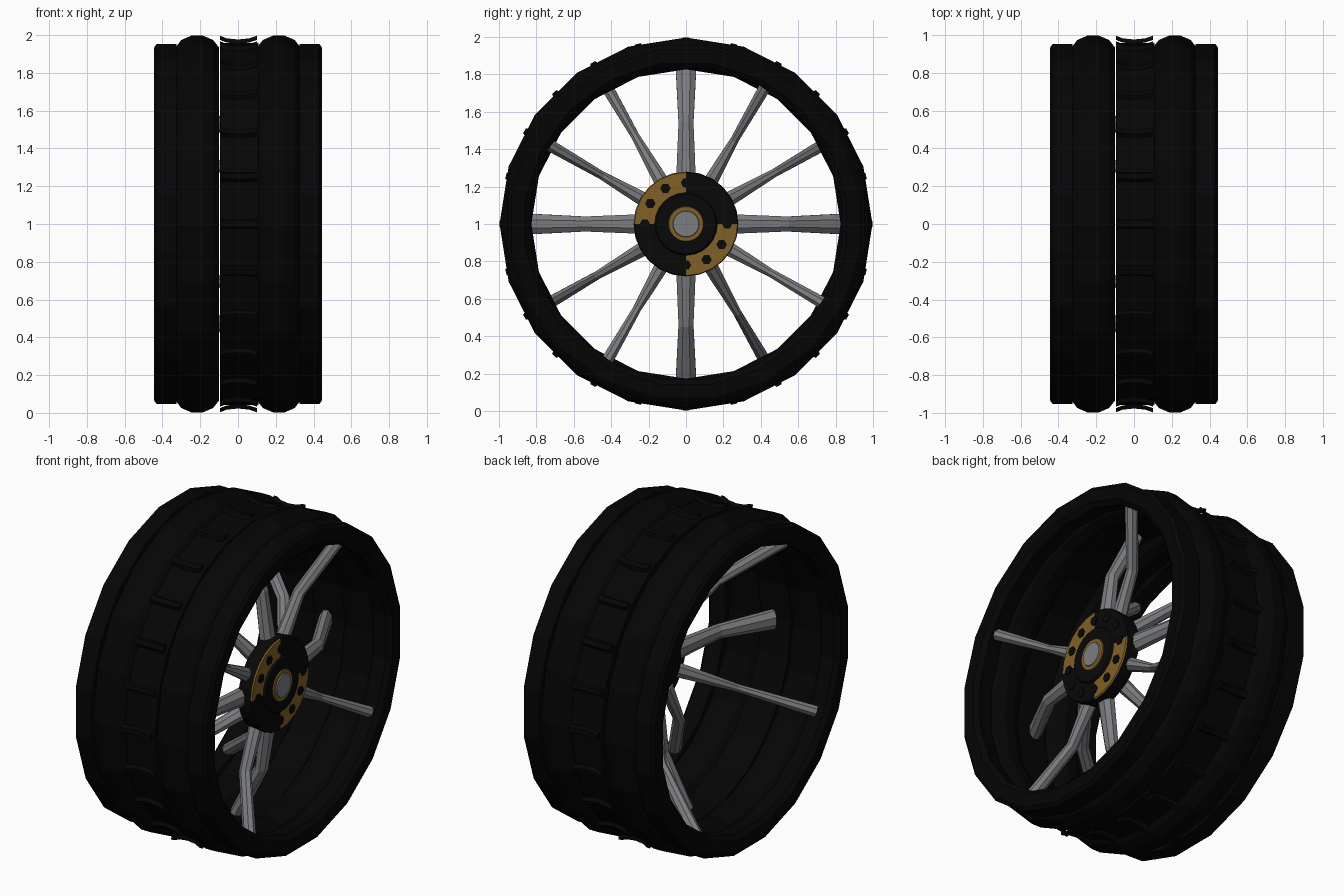
import bpy, bmesh, math
from mathutils import Vector

if "Cube" in bpy.data.objects:
    bpy.data.objects.remove(bpy.data.objects["Cube"])


def material(name, rgb):
    m = bpy.data.materials.new(name)
    m.diffuse_color = (*rgb, 1)
    m.use_nodes = True
    m.node_tree.nodes["Principled BSDF"].inputs["Base Color"].default_value = m.diffuse_color
    return m


RUBBER = material("black rubber", (0.0015, 0.0015, 0.0015))
DARK = material("dark metal", (0.0025, 0.0025, 0.0025))
GREY = material("grey metal", (0.2, 0.205, 0.215))
GOLD = material("dull gold", (0.22, 0.12, 0.02))


def polar(x, r, a):
    # the wheel axis runs along x at height 1; angle from +z towards +y
    return Vector((x, r * math.sin(a), 1 + r * math.cos(a)))


def finish(name, bm, mats):
    bmesh.ops.remove_doubles(bm, verts=bm.verts, dist=1e-5)
    bmesh.ops.recalc_face_normals(bm, faces=bm.faces)
    me = bpy.data.meshes.new(name)
    bm.to_mesh(me)
    bm.free()
    for m in mats:
        me.materials.append(m)
    ob = bpy.data.objects.new(name, me)
    bpy.context.collection.objects.link(ob)
    return ob


def skin(bm, rings, closed_path=False):
    n, m = len(rings), len(rings[0])
    for i in range(n if closed_path else n - 1):
        a, b = rings[i], rings[(i + 1) % n]
        for j in range(m):
            k = (j + 1) % m
            bm.faces.new((a[j], a[k], b[k], b[j]))
    if not closed_path:
        bm.faces.new(rings[0])
        bm.faces.new(rings[-1])


def lathe_ring(name, profile, segs, mats, shift=0.0):
    bm = bmesh.new()
    rings = [[bm.verts.new(polar(x, r, 2 * math.pi * (i + shift) / segs)) for x, r in profile]
             for i in range(segs)]
    skin(bm, rings, True)
    return finish(name, bm, mats)


# tyre: two round bulges, two bevelled edge bands, one sunken centre band
for side, label in ((-1, "left"), (1, "right")):
    oval = [(side * 0.216 + 0.119 * math.cos(t), 0.912 + 0.088 * math.sin(t))
            for t in (math.pi * (2 * k + 1) / 12 for k in range(12))]
    lathe_ring(label + "_tyre_bulge", oval, 20, [RUBBER])
    edge = [(side * x, r) for x, r in
            ((0.325, 0.855), (0.325, 0.966), (0.43, 0.966), (0.445, 0.945),
             (0.445, 0.87), (0.42, 0.841))]
    lathe_ring(label + "_tyre_edge", edge, 20, [RUBBER], 0.5)
lathe_ring("centre_band", [(-0.096, 0.88), (-0.096, 0.958), (0.108, 0.958), (0.108, 0.88)],
           24, [RUBBER])

# tread ribs: sagging bars across the centre band
bm = bmesh.new()
for i in range(24):
    a = 2 * math.pi * i / 24
    rings = []
    for x, r in ((-0.095, 0.987), (-0.06, 0.973), (0, 0.967), (0.06, 0.973), (0.1, 0.987)):
        rings.append([bm.verts.new(polar(x, r + dr, a + da)) for dr, da in
                      ((-0.012, -0.026), (0.01, -0.015), (0.01, 0.015), (-0.012, 0.026))])
    skin(bm, rings)
finish("tread_ribs", bm, [RUBBER])


def spoke(name, degrees, path):
    # path points: x, radius, half width, half depth
    a = math.radians(degrees)
    tangent = Vector((0, math.cos(a), -math.sin(a)))
    bm = bmesh.new()
    pts = [polar(x, r, a) for x, r, w, d in path]
    rings = []
    for i, (x, r, w, d) in enumerate(path):
        along = (pts[min(i + 1, len(pts) - 1)] - pts[max(i - 1, 0)]).normalized()
        depth = along.cross(tangent)
        rings.append([bm.verts.new(pts[i] + tangent * w * math.cos(t) / 0.924
                                   + depth * d * math.sin(t) / 0.924)
                      for t in (math.pi * (2 * k + 1) / 8 for k in range(8))])
    skin(bm, rings)
    finish(name, bm, [GREY])


# spokes: four groups of three, fanning to the back, middle and front of the rim
for q in range(4):
    spoke(f"front_spoke_{q + 1}", 30 + 90 * q,
          [(0.21, 0.2, 0.042, 0.04), (0.23, 0.52, 0.022, 0.035), (0.375, 0.85, 0.032, 0.035)])
    spoke(f"middle_spoke_{q + 1}", 90 * q,
          [(0.21, 0.2, 0.054, 0.04), (0.16, 0.54, 0.04, 0.035), (0.0, 0.85, 0.056, 0.035)])
    spoke(f"back_spoke_{q + 1}", 60 + 90 * q,
          [(0.2, 0.2, 0.042, 0.04), (-0.02, 0.54, 0.022, 0.035), (-0.365, 0.85, 0.032, 0.035)])

# hub: turned profile, coloured by radius and by quadrant
hub_profile = [(0.13, 0), (0.13, 0.14), (0.18, 0.2), (0.195, 0.275), (0.28, 0.28),
               (0.288, 0.275), (0.288, 0.168), (0.3, 0.16), (0.3, 0.095),
               (0.306, 0.092), (0.306, 0.071), (0.312, 0.068), (0.312, 0)]
bm = bmesh.new()
SEG = 24
for i in range(SEG):
    a, b = 2 * math.pi * i / SEG, 2 * math.pi * (i + 1) / SEG
    for (x0, r0), (x1, r1) in zip(hub_profile, hub_profile[1:]):
        quad = [polar(x0, r0, a), polar(x1, r1, a), polar(x1, r1, b), polar(x0, r0, b)]
        if r0 == 0:
            quad = quad[:3]
        elif r1 == 0:
            quad = [quad[0], quad[1], quad[3]]
        f = bm.faces.new([bm.verts.new(v) for v in quad])
        r = (r0 + r1) / 2
        c = f.calc_center_median()
        if x0 >= 0.28 and x1 >= 0.28:
            if r < 0.075:
                f.material_index = 2
            elif r < 0.095:
                f.material_index = 1
            elif r > 0.2 and c.y * (c.z - 1) < 0:
                f.material_index = 1
finish("hub", bm, [DARK, GOLD, GREY])

# hub bolts: hexagonal heads
bm = bmesh.new()
for i in range(12):
    c = polar(0, 0.22, math.pi * i / 6)
    rings = [[bm.verts.new(c + Vector((x, 0.028 * math.cos(t), 0.028 * math.sin(t))))
              for t in (math.pi * k / 3 for k in range(6))] for x in (0.275, 0.294)]
    skin(bm, rings)
finish("hub_bolts", bm, [DARK])
